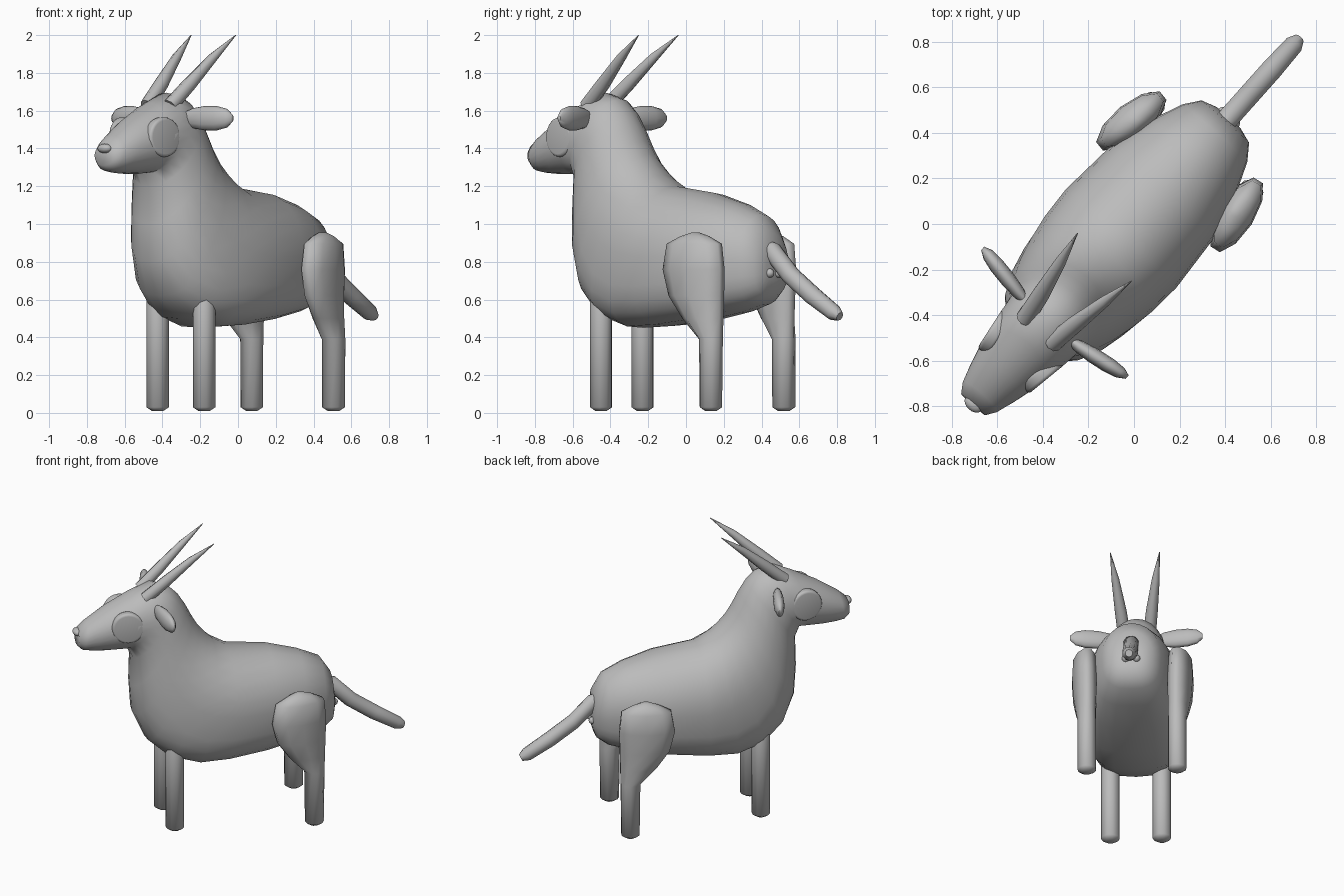
import bpy, bmesh
from math import pi, sin, cos, radians, copysign
from mathutils import Vector, Matrix

if "Cube" in bpy.data.objects:
    bpy.data.objects.remove(bpy.data.objects["Cube"])

grey = bpy.data.materials.new("plain_grey")
grey.use_nodes = True
GREY = (0.5, 0.5, 0.5, 1)
grey.diffuse_color = GREY
grey.node_tree.nodes["Principled BSDF"].inputs["Base Color"].default_value = GREY

# Built facing -y with left at +x, then the whole animal is turned
TURN = Matrix.Rotation(radians(-41.7), 4, 'Z')


def finish(name, bm, angle=40):
    bmesh.ops.recalc_face_normals(bm, faces=bm.faces)
    mesh = bpy.data.meshes.new(name)
    bm.transform(TURN)
    bm.to_mesh(mesh)
    bm.free()
    mesh.materials.append(grey)
    obj = bpy.data.objects.new(name, mesh)
    bpy.context.collection.objects.link(obj)
    bpy.ops.object.select_all(action='DESELECT')
    obj.select_set(True)
    bpy.context.view_layer.objects.active = obj
    bpy.ops.object.shade_smooth_by_angle(angle=radians(angle))
    return obj


def power(v, p):
    return copysign(abs(v) ** p, v)


def loft(name, rings, sides):
    """Skin rings given as (centre, half axis, half axis, power of the far half)."""
    bm = bmesh.new()
    loops = []
    for c, a, b, p in rings:
        loop = []
        for i in range(sides):
            u, v = cos(2 * pi * i / sides), sin(2 * pi * i / sides)
            q = p if u < 0 else 1
            loop.append(bm.verts.new(c + a * power(u, q) + b * power(v, q)))
        loops.append(loop)
    for low, high in zip(loops, loops[1:]):
        for i in range(sides):
            j = (i + 1) % sides
            bm.faces.new((low[i], low[j], high[j], high[i]))
    bm.faces.new(loops[0])
    bm.faces.new(loops[-1])
    return finish(name, bm, 60)


def tube(name, path, radii, sides=10):
    """Round tube lying in a mostly fore-and-aft plane."""
    pts = [Vector(p) for p in path]
    rings = []
    for i, (p, r) in enumerate(zip(pts, radii)):
        d = (pts[min(i + 1, len(pts) - 1)] - pts[max(i - 1, 0)]).normalized()
        a = d.cross(Vector((1, 0, 0))).normalized()
        rings.append((p, a * r, d.cross(a) * r, 1))
    return loft(name, rings, sides)


def ellipsoid(name, centre, size):
    bm = bmesh.new()
    bmesh.ops.create_uvsphere(bm, u_segments=16, v_segments=10, radius=1)
    bm.transform(Matrix.Translation(centre) @ Matrix.Diagonal((*size, 1)))
    return finish(name, bm, 60)


def column(name, side, sections, splay=0):
    """Upright limb from (x, y, z, half width, half depth) sections."""
    rings = [(Vector((side * x, y, z)), Vector((w, side * splay * w, 0)),
              Vector((-side * splay * d, d, 0)), 1)
             for x, y, z, w, d in sections]
    return loft(name, rings, 10)


# Body, neck and head: upper y, z; lower y, z; half width
profile = [
    (.625, .82, .625, .70, .07), (.605, .95, .60, .62, .14), (.54, 1.05, .53, .57, .19),
    (.40, 1.11, .38, .53, .25), (.20, 1.165, .15, .49, .305),
    (-.07, 1.20, -.10, .46, .325), (-.17, 1.26, -.30, .45, .315),
    (-.22, 1.31, -.48, .50, .295), (-.27, 1.37, -.62, .62, .27),
    (-.31, 1.44, -.70, .80, .245), (-.35, 1.52, -.715, 1.0, .22),
    (-.40, 1.60, -.71, 1.20, .20), (-.46, 1.66, -.74, 1.27, .19),
    (-.57, 1.695, -.80, 1.265, .18), (-.70, 1.64, -.90, 1.265, .16),
    (-.86, 1.56, -.98, 1.27, .13), (-1.0, 1.47, -1.035, 1.28, .10),
    (-1.06, 1.42, -1.065, 1.31, .07)]
rings = []
for ty, tz, by, bz, w in profile:
    top, low = Vector((0, ty, tz)), Vector((0, by, bz))
    belly = min(.92, .62 + (bz - .45) * .8)    # squarer towards the belly
    rings.append(((top + low) / 2, (top - low) / 2, Vector((w, 0, 0)), belly))
loft("body", rings, 24)

# Nose and tail
ellipsoid("nose", (0, -1.06, 1.40), (.045, .03, .025))
tube("tail", [(0, .55, .89), (0, .61, .86), (0, .74, .73), (0, .90, .62),
              (0, 1.05, .53), (0, 1.09, .51)], [.03, .05, .05, .05, .044, .024])

for label, s in (("left", 1), ("right", -1)):
    # Legs
    column(label + "_front_leg", s, [
        (.165, -.455, z, r, r) for z, r in
        ((.01, .03), (.03, .06), (.60, .06), (.64, .045), (.655, .02))])
    column(label + "_hind_leg", s, [
        (.29, .435, .01, .03, .03), (.29, .435, .03, .06, .06),
        (.29, .435, .39, .06, .065), (.298, .385, .50, .066, .12),
        (.305, .345, .62, .075, .165), (.31, .33, .76, .077, .185),
        (.31, .335, .895, .07, .165), (.305, .335, .935, .045, .085),
        (.30, .335, .955, .02, .02)], .17)

    # Horns
    tube(label + "_horn", [(s * .08, -.63, 1.625), (s * .10, -.50, 1.74),
                           (s * .13, -.34, 1.885), (s * .158, -.195, 2.0)],
         [.041, .038, .025, .002], 8)

    # Ears: narrow at the head, broad near the blunt tip
    loft(label + "_ear", [
        (Vector((s * x, -.59 + .16 * x, 1.56)), Vector((0, 0, r)),
         Vector((0, r * .55, 0)), 1) for x, r in
        ((.12, .03), (.18, .053), (.25, .064), (.33, .064), (.39, .05), (.425, .018))], 12)

    # Eyes: rounded discs following the taper of the head
    bm = bmesh.new()
    bmesh.ops.create_cone(bm, cap_ends=True, segments=28, radius1=.105,
                          radius2=.105, depth=.06)
    rims = [e for e in bm.edges if abs(e.verts[0].co.z - e.verts[1].co.z) < .001]
    bmesh.ops.bevel(bm, geom=rims, offset=.016, segments=3, affect='EDGES', profile=.5)
    bm.transform(Matrix.Translation((s * .138, -.757, 1.46))
                 @ Matrix.Rotation(radians(s * 9), 4, 'Z')
                 @ Matrix.Rotation(pi / 2, 4, 'Y'))
    bmesh.ops.rotate(bm, verts=bm.verts, cent=(s * .138, -.757, 1.46),
                     matrix=Matrix.Rotation(radians(-s * 18), 3, 'Z'))
    finish(label + "_eye", bm)

    # Small bumps below the tail
    ellipsoid(label + "_rump_bump", (s * .035, .62, .74), (.025, .03, .025))
